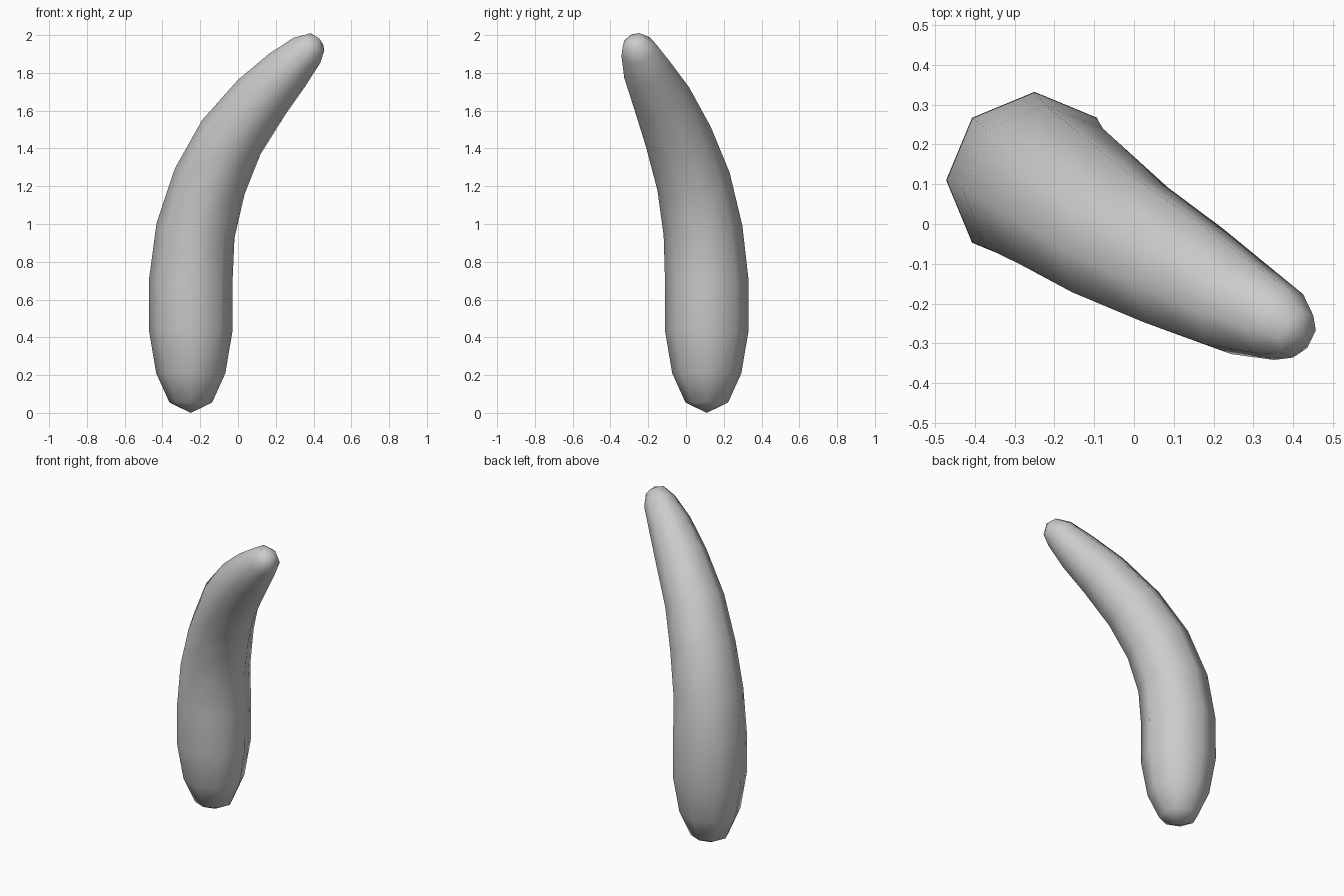
import bpy, bmesh
from math import cos, sin, tau
from mathutils import Vector

if "Cube" in bpy.data.objects:
    bpy.data.objects.remove(bpy.data.objects["Cube"])

SIDES = 8
# Centre line of the curved horn: x, y, z, radius (zero radius = end point)
PATH = [
    (-0.25, 0.11, 0.00, 0.0),
    (-0.25, 0.11, 0.055, 0.113),
    (-0.25, 0.11, 0.21, 0.183),
    (-0.25, 0.11, 0.44, 0.222),
    (-0.25, 0.11, 0.70, 0.221),
    (-0.225, 0.09, 0.965, 0.210),
    (-0.15, 0.04, 1.225, 0.197),
    (-0.035, -0.04, 1.46, 0.180),
    (0.125, -0.13, 1.67, 0.157),
    (0.26, -0.205, 1.815, 0.130),
    (0.365, -0.25, 1.92, 0.098),
    (0.41, -0.278, 1.962, 0.064),
    (0.43, -0.29, 1.982, 0.0),
]

bm = bmesh.new()
rings = []
for i, (x, y, z, r) in enumerate(PATH):
    c = Vector((x, y, z))
    if r == 0:
        rings.append([bm.verts.new(c)] * SIDES)
        continue
    # Ring turned square to the path direction
    tangent = Vector(PATH[i + 1][:3]) - Vector(PATH[i - 1][:3])
    q = Vector((0, 0, 1)).rotation_difference(tangent)
    rings.append([bm.verts.new(c + q @ Vector((r * cos(tau * k / SIDES), r * sin(tau * k / SIDES), 0)))
                  for k in range(SIDES)])

# Skin between neighbouring rings; ends become triangle fans
for a, b in zip(rings, rings[1:]):
    for k in range(SIDES):
        n = (k + 1) % SIDES
        corners = list(dict.fromkeys((a[k], a[n], b[n], b[k])))
        bm.faces.new(corners).smooth = True

bmesh.ops.recalc_face_normals(bm, faces=bm.faces)
mesh = bpy.data.meshes.new("curved_horn")
bm.to_mesh(mesh)
bm.free()
bpy.context.collection.objects.link(bpy.data.objects.new("curved_horn", mesh))
